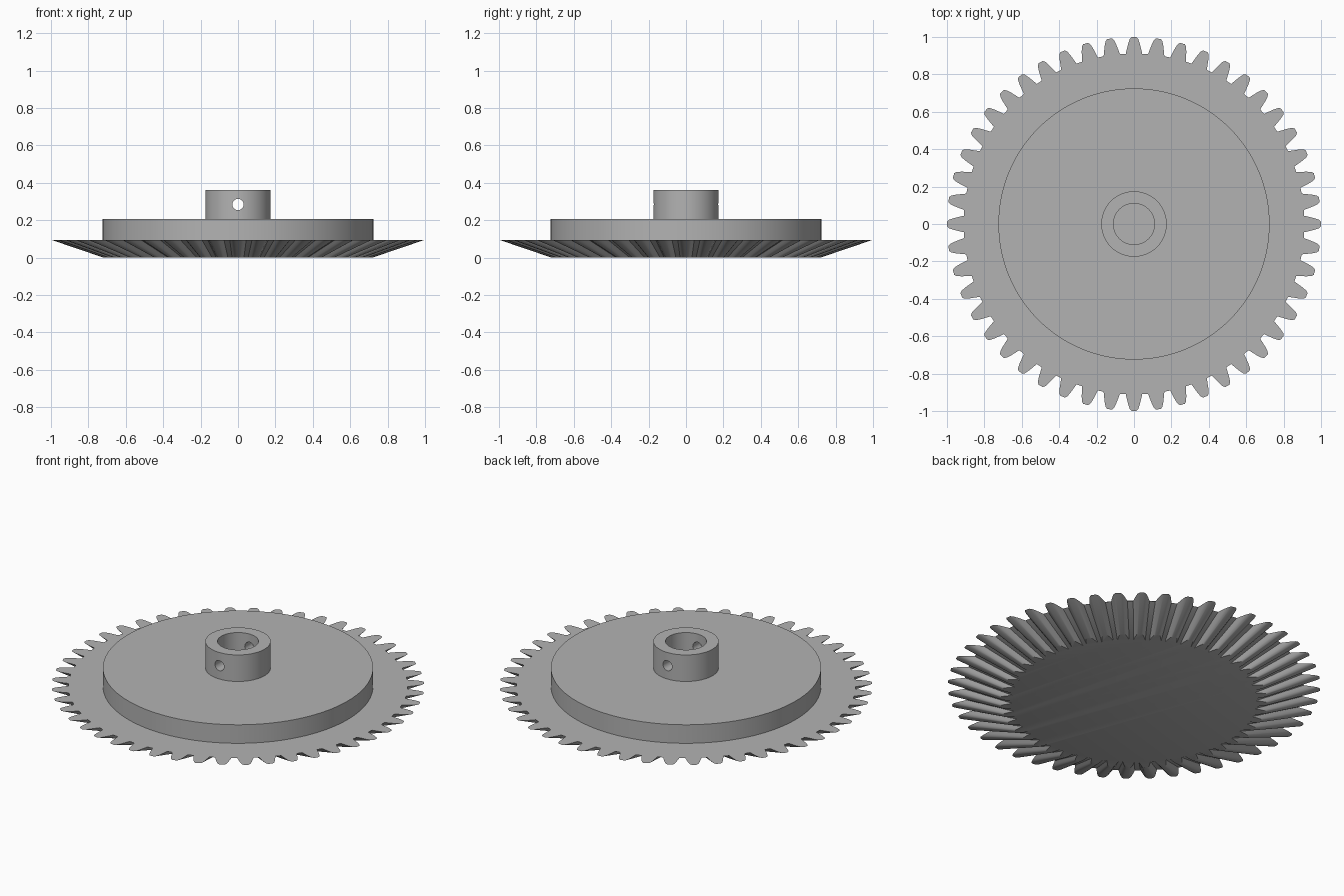
import bpy, bmesh, math

cube = bpy.data.objects.get("Cube")
if cube:
    bpy.data.objects.remove(cube, do_unlink=True)

TEETH = 48
SEGMENTS = 128
FACE_Z, BACKING_Z, HUB_Z = 0.095, 0.205, 0.362   # top heights of the three steps
INNER_SCALE = 0.72                               # teeth taper towards the cone apex

grey = bpy.data.materials.new("plain grey")
grey.use_nodes = True
COLOUR = (0.45, 0.45, 0.45, 1)
grey.diffuse_color = COLOUR
grey.node_tree.nodes["Principled BSDF"].inputs["Base Color"].default_value = COLOUR


def finish(name, bm):
    bmesh.ops.recalc_face_normals(bm, faces=bm.faces)
    mesh = bpy.data.meshes.new(name)
    bm.to_mesh(mesh)
    bm.free()
    mesh.materials.append(grey)
    obj = bpy.data.objects.new(name, mesh)
    bpy.context.collection.objects.link(obj)
    return obj


def smooth(obj):
    bpy.ops.object.select_all(action="DESELECT")
    obj.select_set(True)
    bpy.context.view_layer.objects.active = obj
    bpy.ops.object.shade_smooth_by_angle(angle=math.radians(25))


def lathe(name, profile):
    """Revolve a closed (radius, height) loop about z."""
    bm = bmesh.new()
    rings = []
    for i in range(SEGMENTS):
        a = math.tau * i / SEGMENTS
        rings.append([bm.verts.new((r * math.cos(a), r * math.sin(a), z)) for r, z in profile])
    n = len(profile)
    for i, ring in enumerate(rings):
        after = rings[(i + 1) % SEGMENTS]
        for j in range(n):
            k = (j + 1) % n
            bm.faces.new((ring[j], after[j], after[k], ring[k]))
    return finish(name, bm)


# Bevel gear: toothed outline, shrunk towards the lower face
half_tooth = [(0.91, 0.044), (0.94, 0.037), (0.965, 0.031), (0.988, 0.023), (0.999, 0.013)]
tooth = [(r, -w) for r, w in half_tooth] + [(r, w) for r, w in reversed(half_tooth)]
bm = bmesh.new()
upper, lower = [], []
for t in range(TEETH):
    a = math.tau * t / TEETH
    for r, w in tooth:
        x = r * math.cos(a) - w * math.sin(a)
        y = r * math.sin(a) + w * math.cos(a)
        upper.append(bm.verts.new((x, y, FACE_Z)))
        lower.append(bm.verts.new((x * INNER_SCALE, y * INNER_SCALE, 0)))
bm.faces.new(upper)
bm.faces.new(lower)
count = len(upper)
for i in range(count):
    j = (i + 1) % count
    bm.faces.new((lower[i], lower[j], upper[j], upper[i]))
smooth(finish("bevel_teeth", bm))

# Backing disc
bm = bmesh.new()
bmesh.ops.create_cone(bm, cap_ends=True, segments=SEGMENTS, radius1=0.725, radius2=0.725,
                      depth=BACKING_Z - FACE_Z)
bmesh.ops.translate(bm, verts=bm.verts, vec=(0, 0, (FACE_Z + BACKING_Z) / 2))
smooth(finish("backing_disc", bm))

# Hub collar with a shaft bore
hub = lathe("hub", [(0.11, BACKING_Z), (0.175, BACKING_Z), (0.175, HUB_Z), (0.11, HUB_Z)])

# Set-screw hole running front to back through the collar
bm = bmesh.new()
bmesh.ops.create_cone(bm, cap_ends=True, segments=32, radius1=0.03, radius2=0.03, depth=0.6)
cutter = finish("screw_hole_cutter", bm)
cutter.rotation_euler.x = math.pi / 2
cutter.location.z = 0.284
cutter.hide_render = True
cut = hub.modifiers.new("screw hole", "BOOLEAN")
cut.operation = "DIFFERENCE"
cut.solver = "EXACT"
cut.object = cutter
bpy.context.view_layer.objects.active = hub
bpy.ops.object.modifier_apply(modifier=cut.name)
bpy.data.objects.remove(cutter, do_unlink=True)
smooth(hub)
